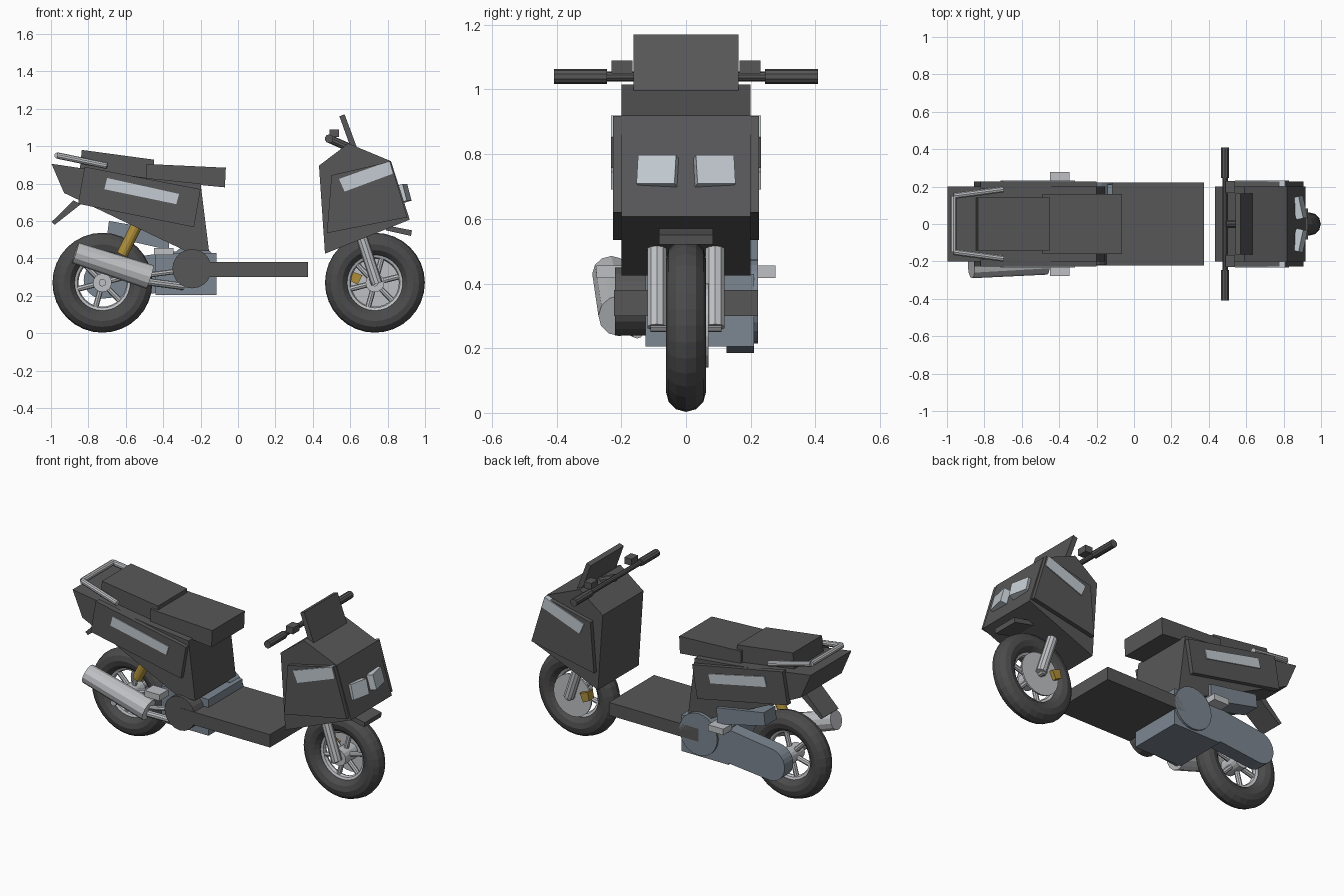
import bpy, bmesh, math
from mathutils import Vector, Matrix

old = bpy.data.objects.get("Cube")
if old:
    bpy.data.objects.remove(old)


def material(name, r, g, b):
    m = bpy.data.materials.new(name)
    m.use_nodes = True
    m.diffuse_color = (r, g, b, 1)
    m.node_tree.nodes["Principled BSDF"].inputs["Base Color"].default_value = (r, g, b, 1)
    return m


BODY = material("charcoal", .095, .095, .098)
TYRE = material("rubber", .07, .07, .072)
STEEL = material("blue grey steel", .20, .24, .285)
SILVER = material("silver", .52, .53, .55)
LENS = material("pale lens", .55, .60, .64)
GOLD = material("gold", .42, .27, .04)


def finish(name, bm, mat):
    bmesh.ops.recalc_face_normals(bm, faces=bm.faces)
    me = bpy.data.meshes.new(name)
    bm.to_mesh(me)
    bm.free()
    me.materials.append(mat)
    ob = bpy.data.objects.new(name, me)
    bpy.context.collection.objects.link(ob)
    return ob


def prism(name, profile, y0, y1, mat):
    """Side profile (x, z) extruded from y0 to y1."""
    bm = bmesh.new()
    a = [bm.verts.new((x, y0, z)) for x, z in profile]
    b = [bm.verts.new((x, y1, z)) for x, z in profile]
    bm.faces.new(a)
    bm.faces.new(b[::-1])
    n = len(a)
    for i in range(n):
        j = (i + 1) % n
        bm.faces.new((a[i], b[i], b[j], a[j]))
    return finish(name, bm, mat)


def box(name, x0, x1, y0, y1, z0, z1, mat):
    return prism(name, [(x0, z0), (x1, z0), (x1, z1), (x0, z1)], y0, y1, mat)


def add_rod(bm, p, q, r, sides=12, r2=None):
    p, q = Vector(p), Vector(q)
    d = q - p
    m = Matrix.Translation((p + q) / 2) @ d.to_track_quat('Z', 'Y').to_matrix().to_4x4()
    bmesh.ops.create_cone(bm, cap_ends=True, segments=sides, radius1=r,
                          radius2=r if r2 is None else r2, depth=d.length, matrix=m)


def rod(name, p, q, r, mat, sides=12, r2=None):
    bm = bmesh.new()
    add_rod(bm, p, q, r, sides, r2)
    return finish(name, bm, mat)


def ring(name, x, z, major, minor, n, k, mat):
    """Torus standing upright in the xz plane."""
    bm = bmesh.new()
    rows = []
    for i in range(n):
        a = 2 * math.pi * i / n
        row = []
        for j in range(k):
            t = 2 * math.pi * j / k
            d = major + minor * math.cos(t)
            row.append(bm.verts.new((x + d * math.cos(a), minor * math.sin(t), z + d * math.sin(a))))
        rows.append(row)
    for i in range(n):
        p, q = rows[i], rows[(i + 1) % n]
        for j in range(k):
            l = (j + 1) % k
            bm.faces.new((p[j], q[j], q[l], p[l]))
    return finish(name, bm, mat)


# Wheels: tyre, rim, hub and spokes
AXLE_Z = .27
for label, x in (("front", .732), ("rear", -.725)):
    ring(label + "_tyre", x, AXLE_Z, .205, .062, 32, 12, TYRE)
    ring(label + "_rim", x, AXLE_Z, .15, .022, 32, 8, SILVER)
    rod(label + "_hub", (x, -.06, AXLE_Z), (x, .06, AXLE_Z), .05, SILVER, 16)
    bm = bmesh.new()
    for i in range(6):
        a = math.pi * i / 3 + .25
        add_rod(bm, (x, 0, AXLE_Z),
                (x + .15 * math.cos(a), 0, AXLE_Z + .15 * math.sin(a)), .015, 8)
    finish(label + "_spokes", bm, SILVER)

# Front brake
rod("brake_disc", (.732, .06, AXLE_Z), (.732, .07, AXLE_Z), .13, SILVER, 24)
prism("brake_caliper", [(.60, .28), (.64, .26), (.665, .31), (.61, .33)], .045, .095, GOLD)

# Front shell, beak and windscreen
prism("front_shell", [(.433, .896), (.59, 1.015), (.818, .92), (.918, .607), (.465, .425)],
      -.2, .2, BODY)
prism("beak", [(.79, .55), (.925, .52), (.93, .55), (.80, .575)], -.083, .083, BODY)
prism("windscreen", [(.542, 1.16), (.57, 1.17), (.637, .99), (.607, .98)], -.163, .163, BODY)

# Tail body and seats
prism("tail_body", [(-.997, .906), (-.49, .83), (-.2, .80), (-.155, .44), (-.28, .44), (-.93, .75)],
      -.2, .2, BODY)
prism("front_seat", [(-.49, .905), (-.065, .885), (-.07, .78), (-.49, .82)], -.16, .16, BODY)
prism("rear_seat", [(-.835, .98), (-.45, .928), (-.45, .82), (-.845, .88)], -.143, .143, BODY)
prism("mud_flap", [(-.997, .595), (-.88, .71), (-.84, .69), (-.98, .58)], -.075, .075, BODY)
box("floor_board", -.24, .375, -.222, .222, .30, .38, BODY)

# Mirrored parts
for s, label in ((-1, "near"), (1, "far")):
    prism("front_panel_" + label, [(.50, .845), (.815, .918), (.905, .62), (.475, .535)],
          s * .19, s * .226, BODY)
    prism("front_light_strip_" + label, [(.54, .825), (.808, .92), (.828, .853), (.57, .757)],
          s * .19, s * .232, LENS)
    prism("tail_panel_" + label, [(-.82, .89), (-.2, .77), (-.235, .567), (-.855, .692)],
          s * .19, s * .226, BODY)
    prism("tail_light_strip_" + label, [(-.70, .83), (-.315, .745), (-.33, .69), (-.715, .77)],
          s * .2, s * .232, LENS)
    lamp = box("headlight_" + label, -.02, .02, -.06, .06, -.046, .046, LENS)
    lamp.location = (.885, s * .088, .748)
    lamp.rotation_euler = (0, math.radians(-15), s * math.radians(12))
    rod("fork_leg_" + label, (.60, s * .09, .70), (.742, s * .09, .265), .031, SILVER, 10)
    rod("grip_" + label, (.487, s * .245, 1.04), (.487, s * .408, 1.04), .023, BODY, 10)
    box("switch_box_" + label, .49, .54, s * .165, s * .23, 1.05, 1.09, BODY)
    box("foot_peg_" + label, -.45, -.345, s * .19, s * .277, .417, .455, SILVER)

# Handlebar and axle
rod("handlebar", (.487, -.25, 1.04), (.487, .25, 1.04), .015, BODY, 10)
rod("handlebar_stem", (.487, 0, 1.04), (.60, 0, .99), .022, BODY, 10)
rod("front_axle", (.732, -.11, AXLE_Z), (.732, .11, AXLE_Z), .02, SILVER, 10)

# Grab rail
rail = [(-.70, -.185, .895), (-.965, -.15, .95), (-.965, .15, .95), (-.70, .185, .895)]
bm = bmesh.new()
for p, q in zip(rail, rail[1:]):
    add_rod(bm, p, q, .017, 10)
finish("grab_rail", bm, SILVER)

# Engine, belt case and air box
box("engine_block", -.44, -.115, -.125, .21, .205, .43, STEEL)
rod("crank_cover", (-.246, -.22, .345), (-.246, -.12, .345), .105, BODY, 20)
rod("belt_case_front", (-.24, .125, .345), (-.24, .222, .345), .13, STEEL, 24)
rod("belt_case_rear", (-.725, .125, .285), (-.725, .21, .285), .1, STEEL, 24)
prism("belt_case", [(-.24, .45), (-.725, .385), (-.725, .185), (-.24, .235)], .125, .21, STEEL)
prism("air_box", [(-.69, .60), (-.365, .545), (-.37, .445), (-.70, .52)], .11, .222, STEEL)
rod("rear_axle", (-.725, -.19, AXLE_Z), (-.725, .13, AXLE_Z), .02, SILVER, 10)

# Rear shock absorber
rod("rear_shock", (-.62, -.10, .42), (-.50, -.10, .66), .03, GOLD, 12)

# Exhaust
rod("muffler", (-.87, -.232, .43), (-.47, -.205, .30), .058, SILVER, 12, .066)
rod("exhaust_pipe", (-.48, -.20, .275), (-.29, -.15, .25), .02, SILVER, 10)
rod("exhaust_stay", (-.49, -.20, .31), (-.26, -.16, .34), .014, SILVER, 8)
